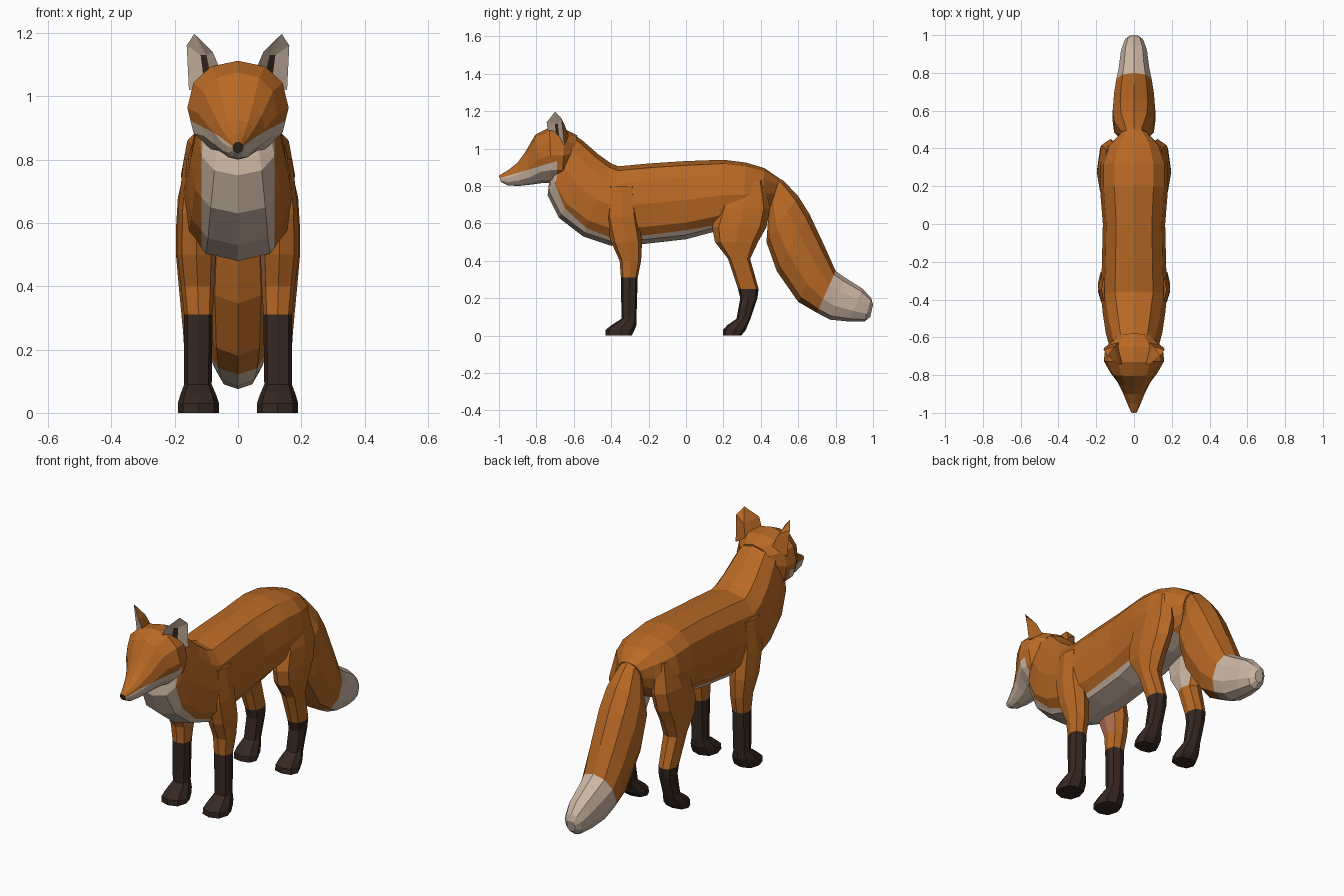
import bpy, bmesh, math
from mathutils import Vector


def material(name, rgb):
    m = bpy.data.materials.new(name)
    m.diffuse_color = (*rgb, 1)
    return m


MATS = [material("orange fur", (0.48, 0.14, 0.018)),
        material("cream fur", (0.60, 0.47, 0.37)),
        material("dark brown fur", (0.036, 0.021, 0.015)),
        material("inner leg fur", (0.42, 0.16, 0.08))]
ORANGE, CREAM, DARK, INNER = range(4)


def ring(a, b, hw, n, p):
    """Superellipse ring whose axis runs from a to b, hw wide to each side in x."""
    a, b = Vector(a), Vector(b)
    mid, half = (a + b) / 2, (a - b) / 2
    pts = []
    for i in range(n):
        t = 2 * math.pi * i / n
        s, c = math.sin(t), math.cos(t)
        u = math.copysign(abs(s) ** p, s) if abs(s) > 1e-6 else 0
        v = math.copysign(abs(c) ** p, c) if abs(c) > 1e-6 else 0
        pts.append(mid + half * v + Vector((hw * u, 0, 0)))
    return pts


def loft(name, rings, rule, cuts=(), mirror=False):
    """Skin rings, cut along colour borders, then colour faces by rule."""
    bm = bmesh.new()
    vs = [[bm.verts.new(p) for p in r] for r in rings]
    n = len(rings[0])
    for r0, r1 in zip(vs, vs[1:]):
        for i in range(n):
            j = (i + 1) % n
            bm.faces.new((r0[i], r0[j], r1[j], r1[i]))
    bm.faces.new(vs[0])
    bm.faces.new(vs[-1])
    bmesh.ops.recalc_face_normals(bm, faces=bm.faces)
    for co, no in cuts:
        bmesh.ops.bisect_plane(bm, geom=bm.verts[:] + bm.edges[:] + bm.faces[:],
                               dist=1e-4, plane_co=co, plane_no=no)
    bm.normal_update()
    for f in bm.faces:
        f.material_index = rule(f.calc_center_median(), f.normal)
    return finish(name, bm, mirror)


def finish(name, bm, mirror):
    me = bpy.data.meshes.new(name)
    bm.to_mesh(me)
    bm.free()
    for m in MATS:
        me.materials.append(m)
    ob = bpy.data.objects.new(name, me)
    bpy.context.collection.objects.link(ob)
    if mirror:
        ob.modifiers.new("mirror", 'MIRROR').use_mirror_merge = False
    return ob


def spine(secs, n, p):
    # section: top y, top z, bottom y, bottom z, half width
    return [ring((0, a, b), (0, c, d), w, n, p) for a, b, c, d, w in secs]


def leg(secs, n=8, p=0.8):
    # section: z, front y, back y, inner x, outer x
    return [ring(((x0 + x1) / 2, y0, z), ((x0 + x1) / 2, y1, z), (x1 - x0) / 2, n, p)
            for z, y0, y1, x0, x1 in secs]


# Torso and neck, with cream belly and chest
def torso_rule(c, n):
    under = n.z < -0.2 if c.y > -0.5 else n.y < -0.2 or n.z < -0.4
    return CREAM if abs(c.x) < 0.115 and under and c.y < 0.4 else ORANGE


loft("torso", spine([
    (0.50, 0.84, 0.45, 0.68, 0.07), (0.42, 0.895, 0.40, 0.62, 0.145),
    (0.32, 0.925, 0.30, 0.58, 0.18), (0.20, 0.94, 0.17, 0.56, 0.18),
    (0.0, 0.933, 0.0, 0.515, 0.165), (-0.20, 0.92, -0.22, 0.49, 0.17),
    (-0.36, 0.905, -0.40, 0.48, 0.175), (-0.40, 0.92, -0.55, 0.53, 0.165),
    (-0.47, 0.97, -0.68, 0.63, 0.15), (-0.55, 1.04, -0.74, 0.75, 0.13),
    (-0.62, 1.09, -0.73, 0.84, 0.11)], 12, 0.8), torso_rule,
    [((0.115, 0, 0), (1, 0, 0)), ((-0.115, 0, 0), (1, 0, 0))])


# Head, with cream cheeks and jaw and a dark nose
def head_rule(c, n):
    if c.y < -0.99 and c.z > 0.83:
        return DARK
    return CREAM if c.y < -0.69 and c.z < 0.93 + 0.30 * (-0.70 - c.y) * -1 else ORANGE


loft("head", spine([
    (-0.58, 1.07, -0.62, 0.88, 0.10), (-0.65, 1.105, -0.66, 0.82, 0.152),
    (-0.73, 1.112, -0.72, 0.815, 0.16), (-0.805, 1.075, -0.77, 0.815, 0.125),
    (-0.86, 0.98, -0.82, 0.808, 0.085), (-0.90, 0.925, -0.89, 0.80, 0.058),
    (-0.95, 0.885, -0.95, 0.802, 0.036), (-1.0, 0.855, -0.99, 0.822, 0.016)], 12, 0.9),
    head_rule, [((0, -0.70, 0.93), (0, -0.30, 1)), ((0, -0.69, 0), (0, 1, 0))])

# Tail with cream tip
loft("tail", spine([
    (0.46, 0.86, 0.43, 0.72, 0.05), (0.52, 0.83, 0.44, 0.64, 0.07),
    (0.60, 0.745, 0.43, 0.50, 0.11), (0.66, 0.65, 0.485, 0.345, 0.118),
    (0.74, 0.48, 0.60, 0.18, 0.11), (0.80, 0.345, 0.70, 0.122, 0.098),
    (0.85, 0.31, 0.77, 0.085, 0.085), (0.945, 0.25, 0.87, 0.075, 0.072),
    (0.99, 0.20, 0.955, 0.075, 0.05), (1.0, 0.165, 0.985, 0.10, 0.025)], 10, 0.9),
    lambda c, n: CREAM if (c.y - 0.80) * 0.92 + (c.z - 0.345) * -0.41 > 0 else ORANGE,
    [((0, 0.80, 0.345), (0, 0.92, -0.41))])


# Legs with dark stockings and paws
def leg_rule(sock, inner):
    def rule(c, n):
        if c.z < sock:
            return DARK
        return inner if n.x < -0.75 and c.z > 0.4 else ORANGE
    return rule


loft("front_leg", leg([
    (0.80, -0.42, -0.27, 0.08, 0.172), (0.63, -0.43, -0.255, 0.07, 0.19),
    (0.50, -0.40, -0.235, 0.07, 0.192), (0.40, -0.355, -0.24, 0.075, 0.18),
    (0.31, -0.348, -0.258, 0.08, 0.17), (0.09, -0.345, -0.265, 0.083, 0.17),
    (0.055, -0.40, -0.265, 0.068, 0.183), (0.03, -0.43, -0.275, 0.06, 0.19),
    (0.0, -0.43, -0.29, 0.06, 0.19)]), leg_rule(0.31, INNER), mirror=True)

loft("hind_leg", leg([
    (0.83, 0.22, 0.42, 0.06, 0.155), (0.68, 0.17, 0.45, 0.06, 0.19),
    (0.58, 0.14, 0.43, 0.07, 0.196), (0.50, 0.155, 0.385, 0.075, 0.196),
    (0.41, 0.225, 0.343, 0.08, 0.188), (0.25, 0.278, 0.388, 0.085, 0.173),
    (0.20, 0.29, 0.382, 0.085, 0.17), (0.09, 0.27, 0.345, 0.085, 0.17),
    (0.055, 0.22, 0.33, 0.07, 0.183), (0.03, 0.198, 0.32, 0.062, 0.188),
    (0.0, 0.198, 0.295, 0.062, 0.188)]), leg_rule(0.25, CREAM), mirror=True)

# Ears: cupped, with cream lining, dark crease and orange back
bm = bmesh.new()
base = [(0.05, -0.735, 1.07), (0.08, -0.695, 1.04), (0.105, -0.675, 1.03),
        (0.155, -0.65, 1.02), (0.08, -0.625, 1.06)]
mid = [(0.08, -0.745, 1.14), (0.10, -0.70, 1.13), (0.118, -0.685, 1.13),
       (0.162, -0.665, 1.16), (0.105, -0.65, 1.13)]
vb = [bm.verts.new(p) for p in base]
vm = [bm.verts.new(p) for p in mid]
tip = bm.verts.new((0.138, -0.70, 1.197))
for i, (low, high) in enumerate([(CREAM, CREAM), (DARK, CREAM), (CREAM, CREAM),
                                 (ORANGE, ORANGE), (ORANGE, ORANGE)]):
    j = (i + 1) % 5
    bm.faces.new((vb[i], vb[j], vm[j], vm[i])).material_index = low
    bm.faces.new((vm[i], vm[j], tip)).material_index = high
bm.faces.new(vb[::-1])
bmesh.ops.recalc_face_normals(bm, faces=bm.faces)
finish("ear", bm, True)
